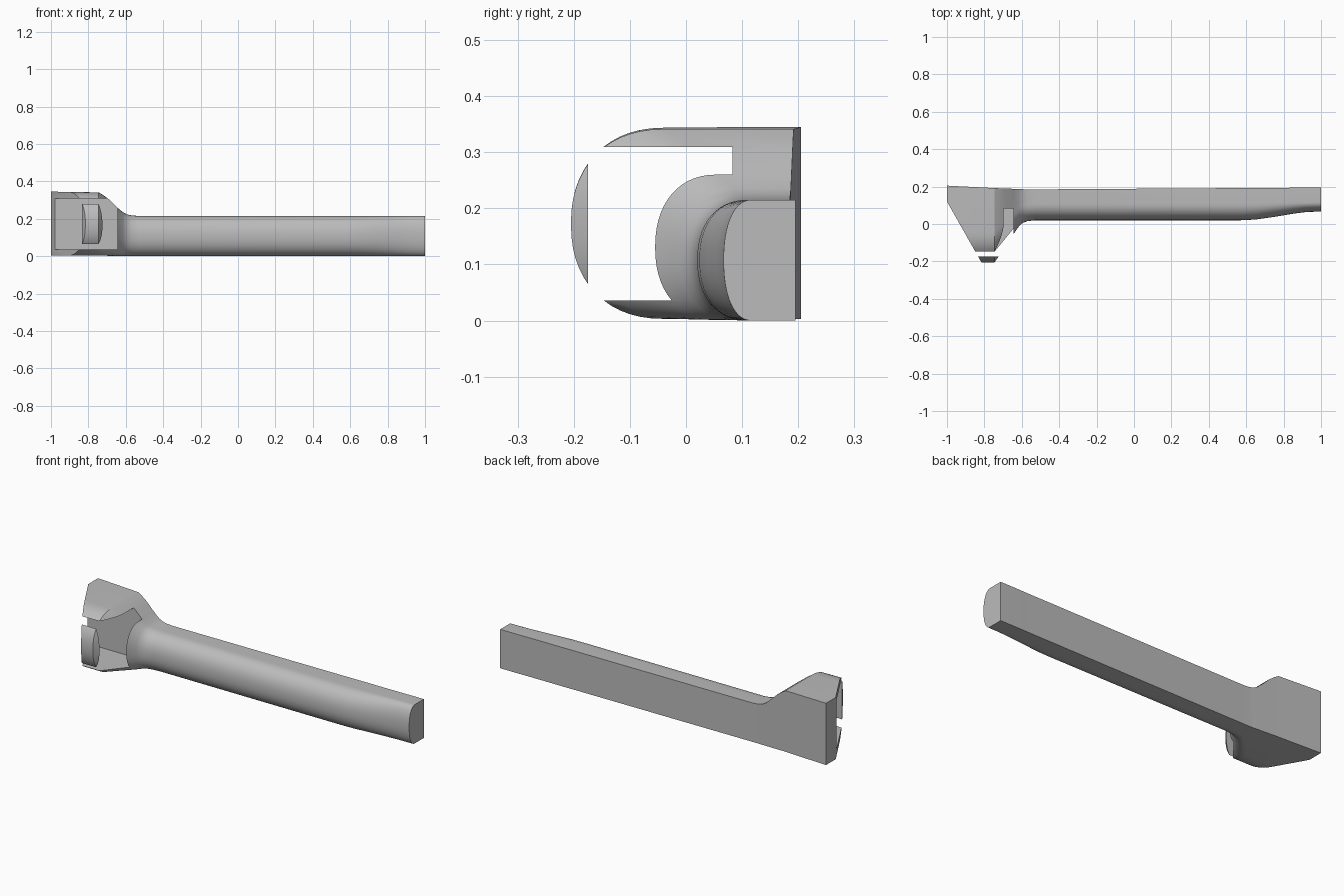
import bpy, bmesh, math
from mathutils import Vector

old = bpy.data.objects.get("Cube")
if old:
    bpy.data.objects.remove(old, do_unlink=True)

grey = bpy.data.materials.new("plain grey")
grey.use_nodes = True
colour = (0.5, 0.5, 0.5, 1)
grey.diffuse_color = colour
grey.node_tree.nodes["Principled BSDF"].inputs["Base Color"].default_value = colour

# D-shaped stations along the bar: x, front y, back y, bottom z, top z, depth of rounding
STATIONS = [
    (-1.0, -0.205, 0.205, 0.003, 0.345, 0.165),
    (-0.745, -0.205, 0.192, 0.003, 0.341, 0.165),
    (-0.72, -0.168, 0.191, 0.003, 0.326, 0.15),
    (-0.69, -0.123, 0.19, 0.002, 0.304, 0.135),
    (-0.645, -0.055, 0.188, 0.001, 0.26, 0.11),
    (-0.615, -0.012, 0.187, 0.001, 0.235, 0.1),
    (-0.595, 0.006, 0.186, 0, 0.224, 0.095),
    (-0.57, 0.015, 0.185, 0, 0.218, 0.09),
    (-0.53, 0.02, 0.185, 0, 0.215, 0.09),
    (0.57, 0.02, 0.192, 0, 0.215, 0.09),
    (0.65, 0.024, 0.193, 0, 0.215, 0.086),
    (0.75, 0.038, 0.193, 0, 0.215, 0.075),
    (0.85, 0.055, 0.194, 0, 0.215, 0.06),
    (0.92, 0.064, 0.195, 0, 0.215, 0.052),
    (1.0, 0.067, 0.195, 0, 0.215, 0.05),
]
ARC = 28


def section(x, front, back, low, high, depth):
    """Flat back with a rounded front, as a loop of points."""
    mid, half = (low + high) / 2, (high - low) / 2
    pts = [Vector((x, back, low))]
    for i in range(ARC + 1):
        a = math.pi * (i / ARC - 0.5)
        c, s = abs(math.cos(a)) ** 0.9, abs(math.sin(a)) ** 0.9
        pts.append(Vector((x, front + depth * (1 - c), mid + math.copysign(half * s, a))))
    return pts + [Vector((x, back, high))]


# Handle and flared head, lofted in one piece
bm = bmesh.new()
loops = [[bm.verts.new(p) for p in section(*s)] for s in STATIONS]
for a, b in zip(loops, loops[1:]):
    for i in range(len(a)):
        j = (i + 1) % len(a)
        bm.faces.new((a[i], a[j], b[j], b[i]))
bm.faces.new(loops[0])
bm.faces.new(loops[-1])

# Slanted outer side of the head
cut = bmesh.ops.bisect_plane(
    bm, geom=bm.verts[:] + bm.edges[:] + bm.faces[:], dist=1e-6,
    plane_co=(-1, 0.12, 0), plane_no=(-0.325, -0.184, 0), clear_outer=True)
bmesh.ops.holes_fill(bm, edges=[e for e in bm.edges if e.is_boundary])
bmesh.ops.recalc_face_normals(bm, faces=bm.faces)
mesh = bpy.data.meshes.new("handle_and_head")
bm.to_mesh(mesh)
bm.free()
handle = bpy.data.objects.new("handle_and_head", mesh)
bpy.context.collection.objects.link(handle)
mesh.materials.append(grey)

# Rectangular pocket, open at the outer side, leaving the nose piece in front
low, high = Vector((-1.2, -0.175, 0.036)), Vector((-0.645, 0.083, 0.309))
bpy.ops.mesh.primitive_cube_add(size=1, location=(low + high) / 2)
cutter = bpy.context.object
cutter.name = "pocket_cutter"
cutter.scale = high - low
cutter.hide_render = True
cutter.data.materials.append(grey)
pocket = handle.modifiers.new("pocket", "BOOLEAN")
pocket.operation = "DIFFERENCE"
pocket.solver = "EXACT"
pocket.object = cutter
bpy.ops.object.select_all(action="DESELECT")
handle.select_set(True)
bpy.context.view_layer.objects.active = handle
bpy.ops.object.modifier_apply(modifier=pocket.name)
bpy.data.objects.remove(cutter, do_unlink=True)
bpy.ops.object.shade_smooth_by_angle(angle=math.radians(30))
